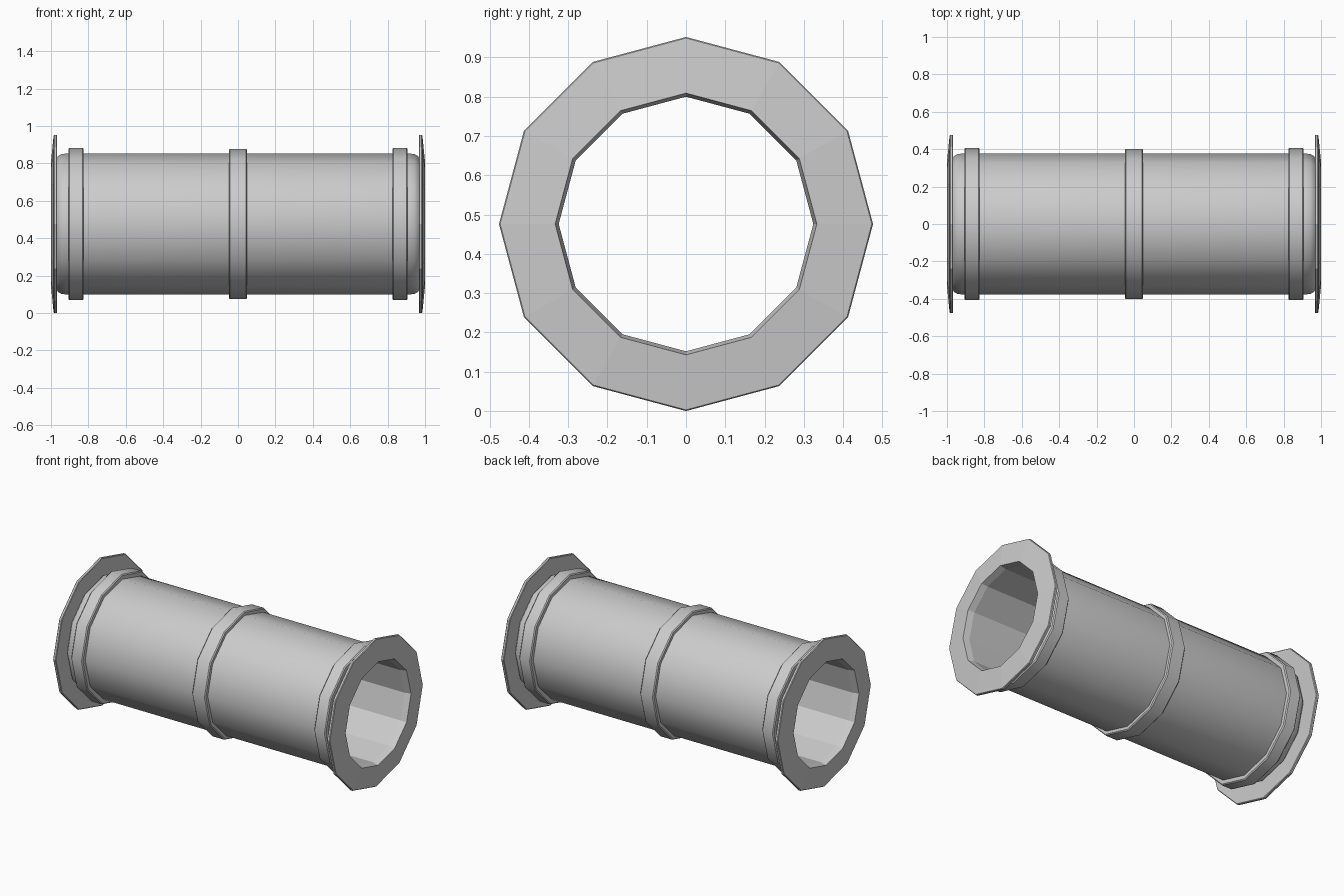
import bpy, bmesh
from math import sin, cos, pi, radians

if "Cube" in bpy.data.objects:
    bpy.data.objects.remove(bpy.data.objects["Cube"])

SIDES = 12
AXIS_Z = 0.476


def lathe(name, profile, closed=False, smooth=True, flip=False):
    """Spin (x, radius) points around the horizontal pipe axis."""
    bm = bmesh.new()
    rings = []
    for x, r in profile:
        rings.append([bm.verts.new((x, r * cos(2 * pi * i / SIDES),
                                    AXIS_Z + r * sin(2 * pi * i / SIDES)))
                      for i in range(SIDES)])
    pairs = list(zip(rings, rings[1:]))
    if closed:
        pairs.append((rings[-1], rings[0]))
    for a, b in pairs:
        for i in range(SIDES):
            j = (i + 1) % SIDES
            bm.faces.new((a[i], b[i], b[j], a[j]))
    # profiles run toward +x on the outside, so the raw winding faces inward
    if not flip:
        bmesh.ops.reverse_faces(bm, faces=bm.faces[:])
    mesh = bpy.data.meshes.new(name)
    bm.to_mesh(mesh)
    bm.free()
    obj = bpy.data.objects.new(name, mesh)
    bpy.context.collection.objects.link(obj)
    if smooth:
        bpy.ops.object.select_all(action='DESELECT')
        obj.select_set(True)
        bpy.context.view_layer.objects.active = obj
        bpy.ops.object.shade_smooth_by_angle(angle=radians(35))
    return obj


def band(name, x, half, r):
    c = 0.006
    return lathe(name, [(x - half, 0.37), (x - half, r - c), (x - half + c, r),
                        (x + half - c, r), (x + half, r - c), (x + half, 0.37)])


# Outer pipe wall with rounded shoulders at both ends
shoulder = [(0.92, 0.377), (0.945, 0.373), (0.96, 0.364), (0.972, 0.35)]
lathe("pipe_wall", [(-x, r) for x, r in reversed(shoulder)] + shoulder)

# Faceted bore
lathe("pipe_bore", [(-0.96, 0.324), (0.96, 0.324)], smooth=False, flip=True)

# Dished end flanges with a tapered lip into the bore
flange = [(0.972, 0.35), (0.967, 0.472), (0.970, 0.476), (0.982, 0.476),
          (0.986, 0.473), (1.0, 0.333), (0.96, 0.324)]
lathe("flange_right", flange, smooth=False)
lathe("flange_left", [(-x, r) for x, r in flange], smooth=False, flip=True)

# Raised bands
band("middle_band", 0, 0.048, 0.402)
for side, s in (("left", -1), ("right", 1)):
    band("end_band_" + side, s * 0.866, 0.041, 0.407)
